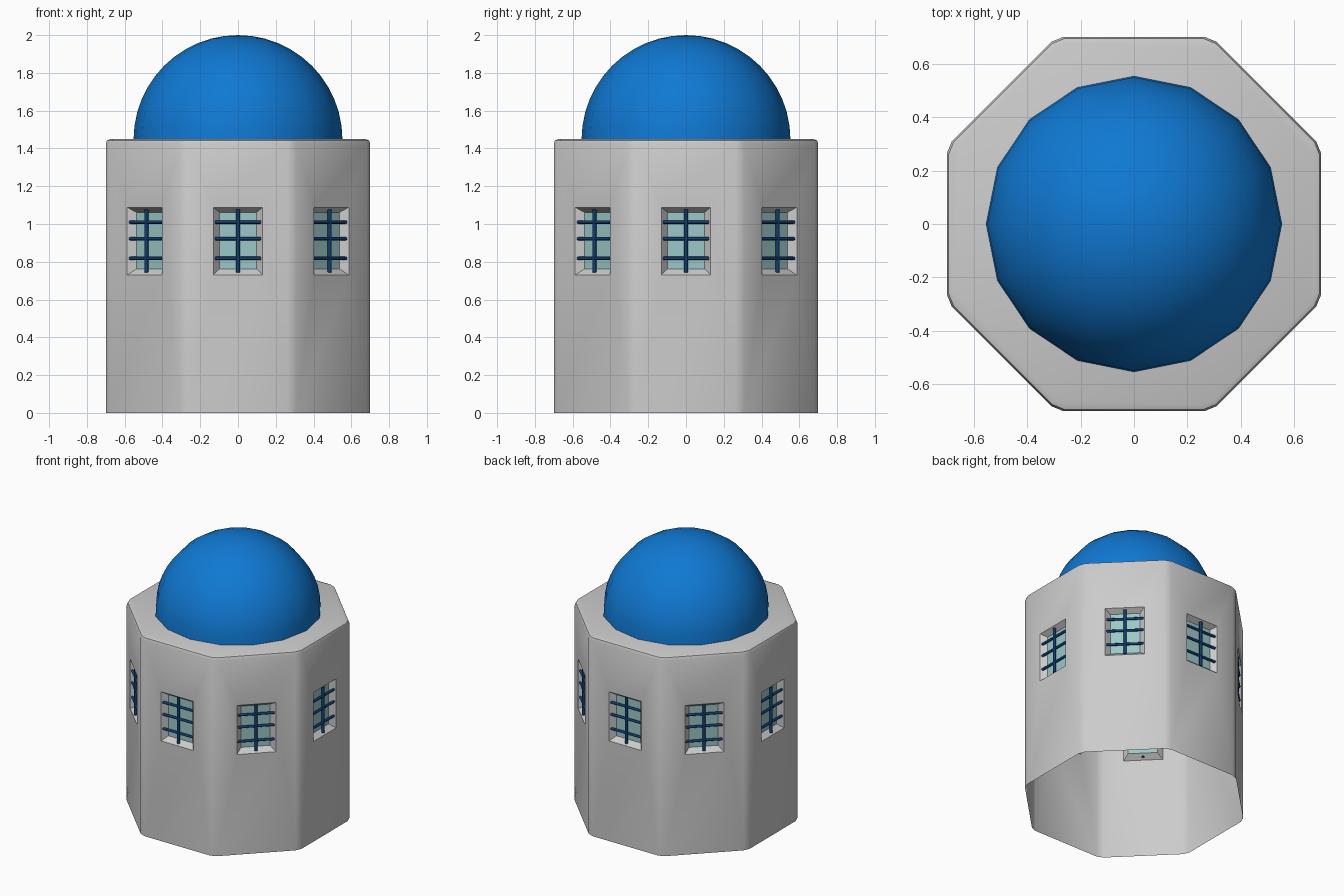
import bpy, bmesh, math
from mathutils import Matrix, Vector

if "Cube" in bpy.data.objects:
    bpy.data.objects.remove(bpy.data.objects["Cube"])

SIDES = 8
APOTHEM = 0.70
HALF = 0.264           # half width of a flat wall, between the corner bevels
WIN = (0.13, 0.73, 1.088)      # opening: half width, bottom, top
PANE = (0.098, 0.762, 1.062)   # glass: half width, bottom, top
PANE_DIST = 0.662
BAR_DIST = 0.686


def material(name, color):
    m = bpy.data.materials.new(name)
    m.diffuse_color = (*color, 1)
    m.use_nodes = True
    m.node_tree.nodes["Principled BSDF"].inputs["Base Color"].default_value = m.diffuse_color
    return m


def finish(name, bm, mat=None, angle=None):
    me = bpy.data.meshes.new(name)
    bm.to_mesh(me)
    bm.free()
    ob = bpy.data.objects.new(name, me)
    bpy.context.collection.objects.link(ob)
    if mat:
        me.materials.append(mat)
    if angle:
        bpy.ops.object.select_all(action='DESELECT')
        bpy.context.view_layer.objects.active = ob
        ob.select_set(True)
        bpy.ops.object.shade_smooth_by_angle(angle=math.radians(angle))
    return ob


def side_point(i, u, dist, z):
    """Point on side i: u along the wall, dist out from the axis."""
    return Matrix.Rotation(i * math.tau / SIDES, 3, 'Z') @ Vector((u, -dist, z))


def rect(bm, i, half, z0, z1, dist):
    return [bm.verts.new(side_point(i, u, dist, z))
            for u, z in ((-half, z0), (half, z0), (half, z1), (-half, z1))]


def band(bm, a, b):
    """Four faces between two nested rectangles."""
    for k in range(4):
        n = (k + 1) % 4
        bm.faces.new((a[k], a[n], b[n], b[k]))


blue = material("dome_blue", (0.005, 0.19, 0.65))
navy = material("bar_navy", (0.005, 0.045, 0.16))
glass = material("window_glass", (0.33, 0.58, 0.57))

# Octagonal tower shell, open below, with rounded rim and recessed windows
bm = bmesh.new()
rings = []
for inset, z in ((0, 0), (0, 1.425), (0.007, 1.443), (0.025, 1.45)):
    rings.append([bm.verts.new(side_point(i, s * (HALF - 0.414 * inset), APOTHEM - inset, z))
                  for i in range(SIDES) for s in (-1, 1)])
count = 2 * SIDES
for r in range(3):
    lo, hi = rings[r], rings[r + 1]
    for k in range(count):
        n = (k + 1) % count
        quad = [lo[k], lo[n], hi[n], hi[k]]
        if r == 0 and k % 2 == 0:
            opening = rect(bm, k // 2, *WIN, APOTHEM)
            inner = rect(bm, k // 2, *PANE, PANE_DIST)
            band(bm, quad, opening)
            band(bm, opening, inner)
        else:
            bm.faces.new(quad)
bm.faces.new(rings[-1])
finish("tower_wall", bm, None, 30)

# Glass panes at the back of the recesses
bm = bmesh.new()
for i in range(SIDES):
    bm.faces.new(rect(bm, i, *PANE, PANE_DIST))
finish("window_panes", bm, glass)

# Window bars: one upright and three crossbars per window
bm = bmesh.new()


def bar(i, u, z, length, radius, across):
    turn = Matrix.Rotation(i * math.tau / SIDES, 4, 'Z')
    lay = Matrix.Rotation(math.pi / 2, 4, 'Y') if across else Matrix.Identity(4)
    bmesh.ops.create_cone(bm, cap_ends=True, segments=8, radius1=radius,
                          radius2=radius, depth=length,
                          matrix=turn @ Matrix.Translation((u, -BAR_DIST, z)) @ lay)


for i in range(SIDES):
    bar(i, 0, 0.91, 0.335, 0.011, False)
    for z in (0.818, 0.922, 1.01):
        bar(i, 0, z, 0.245, 0.009, True)
finish("window_bars", bm, navy, 50)

# Half-sphere dome with sixteen sides
bm = bmesh.new()
R, SEG, STEPS = 0.553, 16, 12
arc = [bm.verts.new((R * math.cos(a), 0, 1.447 + R * math.sin(a)))
       for a in (math.pi / 2 * k / STEPS for k in range(STEPS + 1))]
edges = [bm.edges.new(p) for p in zip(arc, arc[1:])]
bmesh.ops.spin(bm, geom=arc + edges, cent=(0, 0, 0), axis=(0, 0, 1),
               angle=math.tau, steps=SEG)
bmesh.ops.remove_doubles(bm, verts=bm.verts, dist=0.0005)
bmesh.ops.recalc_face_normals(bm, faces=bm.faces)
top = max(bm.faces, key=lambda f: f.calc_center_median().z)
if top.normal.z < 0:
    bmesh.ops.reverse_faces(bm, faces=bm.faces)
finish("dome", bm, blue, 40)
